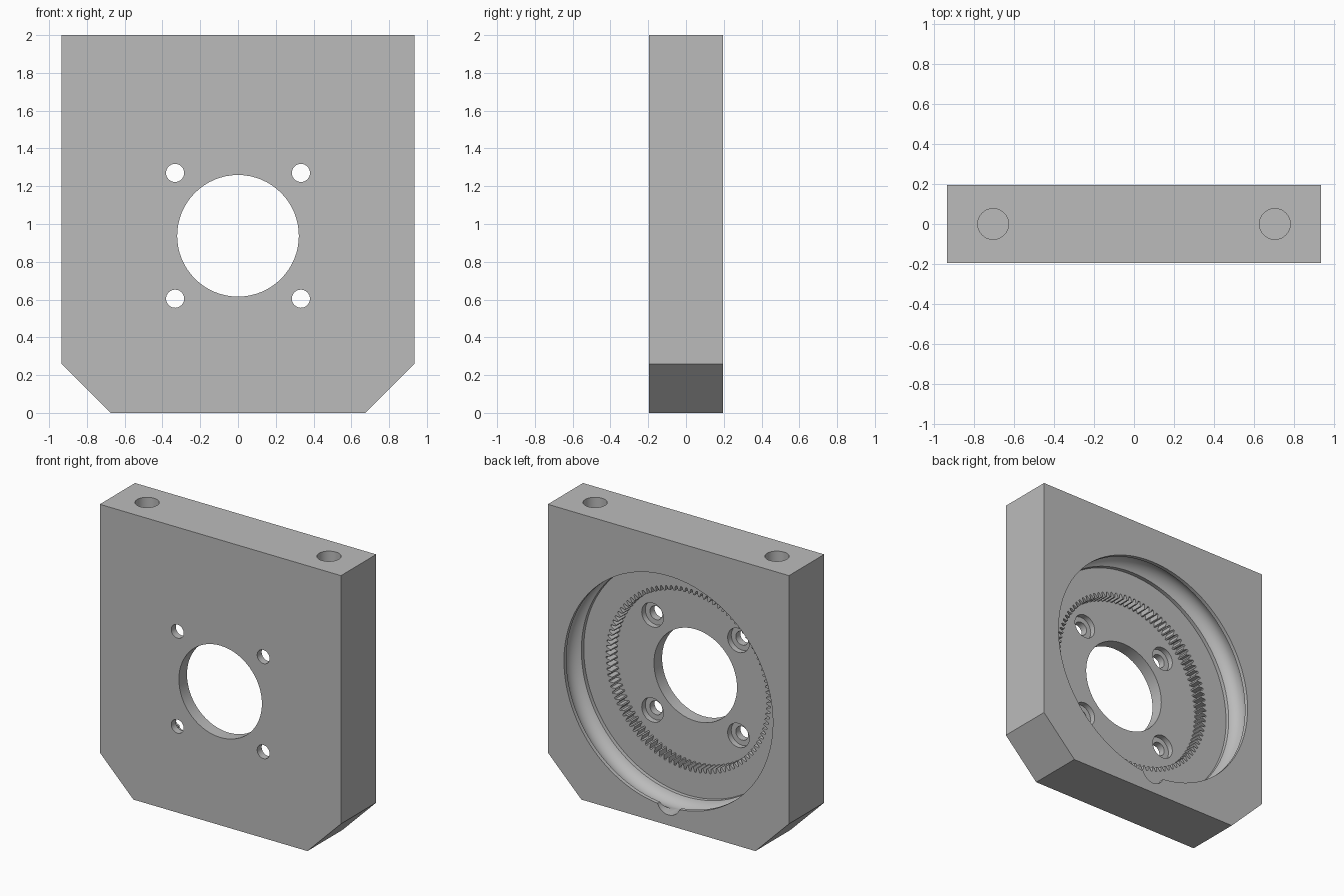
import bpy, bmesh
from math import sin, cos, tau, pi, asin, radians

old = bpy.data.objects.get("Cube")
if old:
    bpy.data.objects.remove(old, do_unlink=True)

HALF_W, BACK, CENTRE_Z = 0.935, 0.195, 0.9375
CHAMFER = 0.26
RACE_R, BALL_R, BALL_PATH, BALL_DEPTH = 0.81, 0.09, 0.775, 0.11
RACE_FLOOR, GEAR_FLOOR = BACK - 0.22, BACK - 0.30
TEETH = 100

grey = bpy.data.materials.new("plain grey")
grey.use_nodes = True
grey.diffuse_color = (0.5, 0.5, 0.5, 1)
grey.node_tree.nodes["Principled BSDF"].inputs["Base Color"].default_value = (0.5, 0.5, 0.5, 1)


def stack(name, rings):
    """Closed solid skinned through rings of matching 3D points."""
    bm = bmesh.new()
    loops = [[bm.verts.new(p) for p in ring] for ring in rings]
    n = len(loops[0])
    for a, b in zip(loops, loops[1:]):
        for i in range(n):
            j = (i + 1) % n
            bm.faces.new((a[i], a[j], b[j], b[i]))
    bm.faces.new(loops[0])
    bm.faces.new(loops[-1])
    bmesh.ops.recalc_face_normals(bm, faces=bm.faces)
    mesh = bpy.data.meshes.new(name)
    bm.to_mesh(mesh)
    bm.free()
    mesh.materials.append(grey)
    obj = bpy.data.objects.new(name, mesh)
    bpy.context.collection.objects.link(obj)
    return obj


def prism(name, outline, y0, y1):
    return stack(name, [[(x, y, z) for x, z in outline] for y in (y0, y1)])


def circle(r, x=0, z=CENTRE_Z, n=64):
    return [(x + r * cos(tau * i / n), z + r * sin(tau * i / n)) for i in range(n)]


def cut(body, cutter):
    cutter.hide_render = True
    mod = body.modifiers.new("cut", "BOOLEAN")
    mod.operation, mod.solver, mod.object = "DIFFERENCE", "EXACT", cutter
    bpy.context.view_layer.objects.active = body
    bpy.ops.object.modifier_apply(modifier=mod.name)
    bpy.data.objects.remove(cutter, do_unlink=True)


# Plate with chamfered lower corners
side = [(HALF_W - CHAMFER, 0), (HALF_W, CHAMFER), (HALF_W, 2)]
plate = prism("housing_plate", side + [(-x, z) for x, z in reversed(side)], -BACK, BACK)

# Round recess with a ball groove in its wall
half = asin((RACE_R - BALL_PATH) / BALL_R)
arc = [half + (pi - 2 * half) * i / 16 for i in range(17)]
profile = [(RACE_R, BACK + 0.1)]
profile += [(BALL_PATH + BALL_R * sin(a), BACK - BALL_DEPTH + BALL_R * cos(a)) for a in arc]
profile += [(RACE_R, RACE_FLOOR)]
cut(plate, stack("race_cutter", [[(x, y, z) for x, z in circle(r, n=128)] for r, y in profile]))

# Ball loading notch at the bottom of the groove
cut(plate, prism("notch_cutter", circle(BALL_R, 0, CENTRE_Z - BALL_PATH, 32),
                 BACK - BALL_DEPTH - 0.003, BACK + 0.1))

# Internal ring gear
gear = []
for t in range(TEETH):
    for step, r in ((0.0, 0.605), (0.25, 0.605), (0.5, 0.638), (0.75, 0.638)):
        a = tau * (t + step) / TEETH
        gear.append((r * cos(a), CENTRE_Z + r * sin(a)))
cut(plate, prism("gear_cutter", gear, GEAR_FLOOR, RACE_FLOOR + 0.1))

# Central bore, and counterbored screw holes around it
cut(plate, prism("bore_cutter", circle(0.322), -0.3, 0.1))
for sx in (-1, 1):
    for sz in (-1, 1):
        x, z = sx * 0.333, CENTRE_Z + sz * 0.333
        cut(plate, prism("screw_cutter", circle(0.048, x, z, 32), -0.3, 0.1))
        cut(plate, prism("head_cutter", circle(0.084, x, z, 32), GEAR_FLOOR - 0.04, 0.1))

# Blind mounting holes in the top edge
for sx in (-1, 1):
    ring = circle(0.077, sx * 0.705, 0, 40)
    cut(plate, stack("mount_cutter", [[(x, y, z) for x, y in ring] for z in (1.6, 2.1)]))

bpy.ops.object.select_all(action="DESELECT")
plate.select_set(True)
bpy.context.view_layer.objects.active = plate
bpy.ops.object.shade_smooth_by_angle(angle=radians(25))
